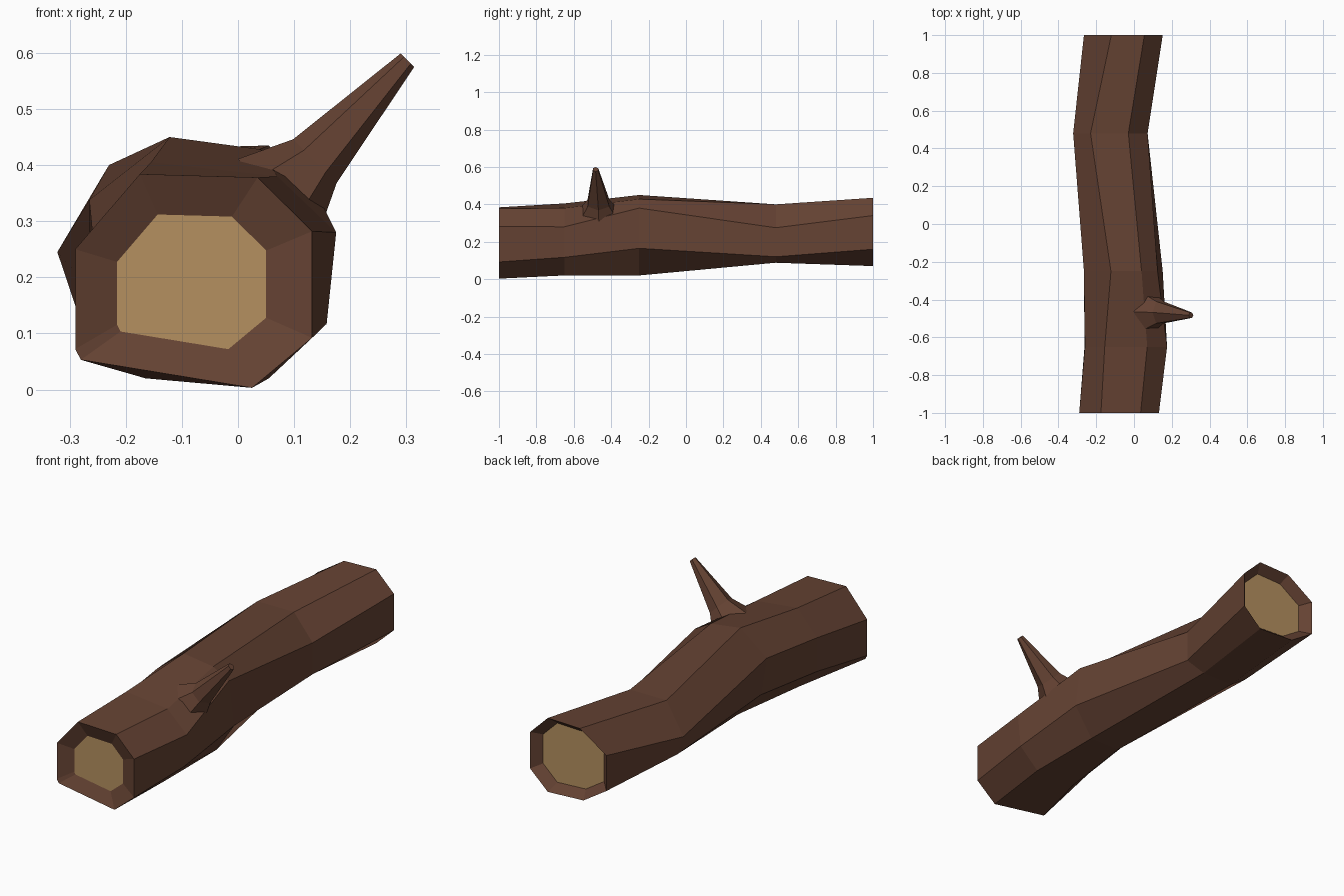
import bpy, bmesh, math
from mathutils import Vector

if "Cube" in bpy.data.objects:
    bpy.data.objects.remove(bpy.data.objects["Cube"])


def material(name, rgb):
    m = bpy.data.materials.new(name)
    m.diffuse_color = (*rgb, 1)
    m.use_nodes = True
    m.node_tree.nodes["Principled BSDF"].inputs["Base Color"].default_value = m.diffuse_color
    return m


bark = material("brown bark", (0.13, 0.055, 0.033))
wood = material("tan cut wood", (0.46, 0.28, 0.115))


def bridge(bm, a, b):
    # join two vertex loops with quads
    n = len(a)
    return [bm.faces.new((a[i], a[(i + 1) % n], b[(i + 1) % n], b[i])) for i in range(n)]


def finish(bm, name, mats):
    bmesh.ops.recalc_face_normals(bm, faces=bm.faces)
    me = bpy.data.meshes.new(name)
    bm.to_mesh(me)
    bm.free()
    for m in mats:
        me.materials.append(m)
    ob = bpy.data.objects.new(name, me)
    bpy.context.collection.objects.link(ob)
    return ob


# Log: eight-sided (x, z) sections along y, starting at the top left corner
sections = [
    (-1.0, [(-.175, .384), (.035, .378), (.132, .282), (.132, .092),
            (.025, .003), (-.28, .053), (-.29, .072), (-.29, .25)]),
    (-0.65, [(-.155, .405), (.07, .38), (.175, .28), (.158, .117),
             (.055, .02), (-.165, .02), (-.262, .12), (-.26, .285)]),
    (-0.25, [(-.122, .45), (.04, .428), (.125, .38), (.152, .165),
             (.055, .02), (-.11, .02), (-.235, .15), (-.265, .338)]),
    (0.48, [(-.23, .40), (-.03, .40), (.072, .275), (.072, .12),
            (-.03, .088), (-.2, .088), (-.29, .15), (-.322, .245)]),
    (1.0, [(-.12, .43), (.055, .435), (.152, .34), (.152, .16),
           (.055, .07), (-.14, .08), (-.265, .16), (-.265, .335)]),
]
bm = bmesh.new()
rings = [[bm.verts.new((x, y, z)) for x, z in pts] for y, pts in sections]
for a, b in zip(rings, rings[1:]):
    bridge(bm, a, b)

# Recessed cut ends: bark rim around a tan disc
for ring, scale, depth in ((rings[0], 0.63, 0.03), (rings[-1], 0.8, -0.045)):
    c = sum((v.co for v in ring), Vector()) / 8
    inner = [bm.verts.new(c + (v.co - c) * scale + Vector((0, depth, 0))) for v in ring]
    bridge(bm, ring, inner)
    bm.faces.new(inner).material_index = 1
finish(bm, "log", [bark, wood])

# Broken twig: flared root, tapering to a blunt tip
bm = bmesh.new()
side = Vector((-1, 0, 1)).normalized()
loops = []
for c, across, wide in (((.07, -.465, .34), .10, .12),
                        ((.137, -.468, .407), .055, .067),
                        ((.302, -.483, .587), .017, .016)):
    loops.append([bm.verts.new(Vector(c) + side * across * math.cos(t) + Vector((0, wide * math.sin(t), 0)))
                  for t in (math.tau * i / 6 for i in range(6))])
for a, b in zip(loops, loops[1:]):
    bridge(bm, a, b)
bm.faces.new(loops[0])
bm.faces.new(loops[-1])
finish(bm, "twig", [bark])
